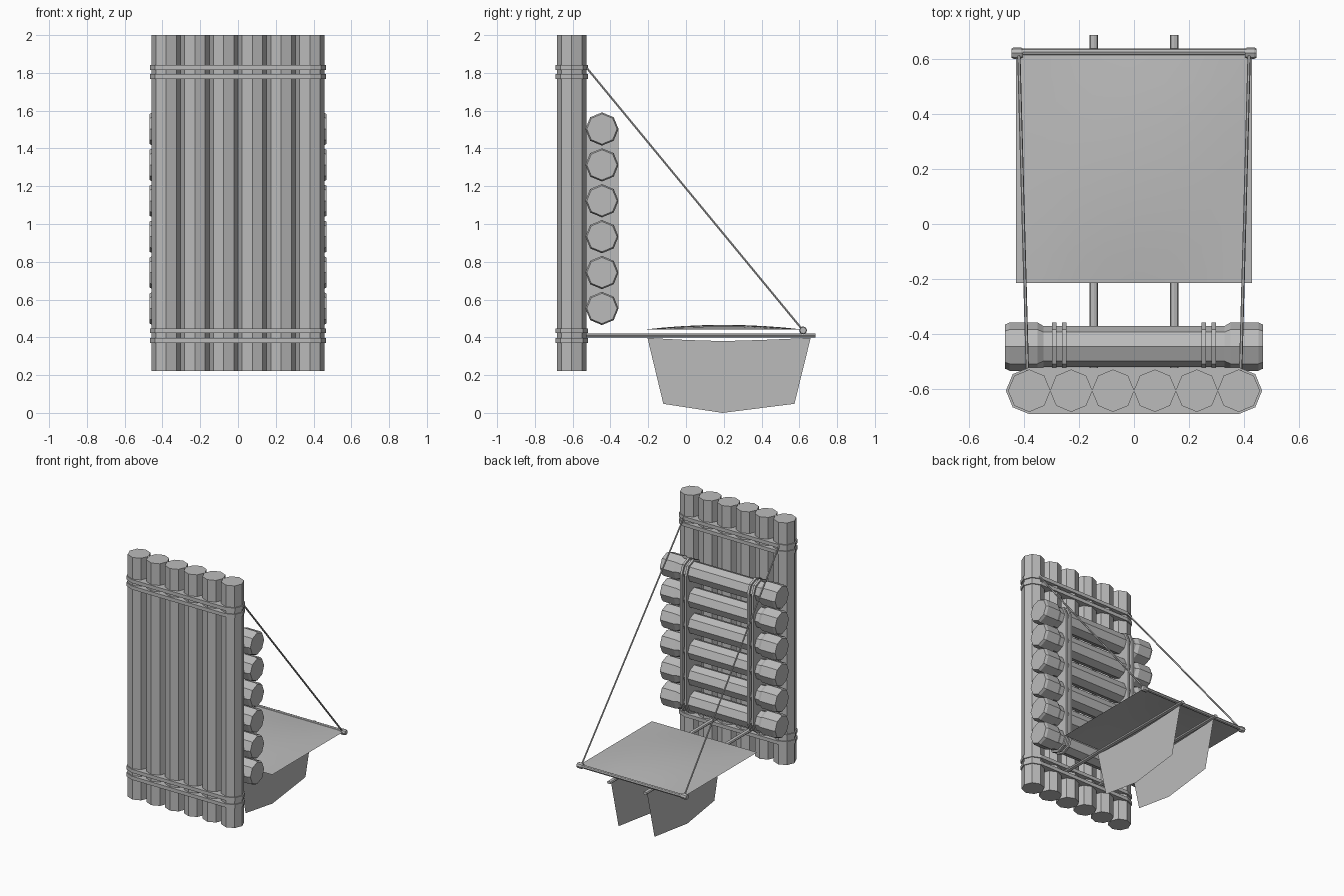
import bpy, bmesh
from math import sin, cos, pi, radians
from mathutils import Vector

if "Cube" in bpy.data.objects:
    bpy.data.objects.remove(bpy.data.objects["Cube"], do_unlink=True)

grey = bpy.data.materials.new("plain_grey")
grey.use_nodes = True
COLOUR = (0.5, 0.5, 0.5, 1)
grey.diffuse_color = COLOUR
grey.node_tree.nodes["Principled BSDF"].inputs["Base Color"].default_value = COLOUR


def finish(name, bm):
    mesh = bpy.data.meshes.new(name)
    bm.to_mesh(mesh)
    bm.free()
    mesh.materials.append(grey)
    obj = bpy.data.objects.new(name, mesh)
    bpy.context.collection.objects.link(obj)
    return obj


def loft(name, rings):
    """Skin a list of matching point rings and cap both ends."""
    bm = bmesh.new()
    loops = [[bm.verts.new(p) for p in ring] for ring in rings]
    n = len(loops[0])
    for a, b in zip(loops, loops[1:]):
        for i in range(n):
            j = (i + 1) % n
            bm.faces.new((a[i], a[j], b[j], b[i]))
    bm.faces.new(loops[0][::-1])
    bm.faces.new(loops[-1])
    bmesh.ops.recalc_face_normals(bm, faces=bm.faces)
    return finish(name, bm)


def bar(name, start, end, stations, sides=8, flat=1.0):
    """Round bar from start to end; stations are (fraction, radius)."""
    start, end = Vector(start), Vector(end)
    axis = (end - start).normalized()
    u = Vector((1, 0, 0)) if abs(axis.x) < 0.9 else Vector((0, 1, 0))
    v = axis.cross(u).normalized()
    u = v.cross(axis)
    rings = []
    for t, r in stations:
        c = start.lerp(end, t)
        angles = [2 * pi * i / sides for i in range(sides)]
        rings.append([c + u * r * cos(a) + v * r * flat * sin(a) for a in angles])
    return loft(name, rings)


def rounded_strip(half, r):
    """Outline wrapping a row of octagonal logs, as (along, across) pairs."""
    right = [(half + r * cos(radians(a)), r * sin(radians(a))) for a in range(-90, 91, 45)]
    return right + [(-x, -y) for x, y in right]


# Upright logs of the wall
WALL_Y = -0.605
for i in range(6):
    x = (i - 2.5) * 0.152
    bar(f"upright_log_{i + 1}", (x, WALL_Y, 0.222), (x, WALL_Y, 2), [(0, 0.077), (1, 0.077)])

# Lashings around the wall
for i, z in enumerate((0.384, 0.435, 1.781, 1.828)):
    outline = rounded_strip(0.38, 0.085)
    loft(f"wall_lashing_{i + 1}",
         [[(x, WALL_Y + y, z + dz) for x, y in outline] for dz in (-0.013, 0.013)])

# Cross logs with thick bevelled ends
LOG_Y = -0.445
half_profile = [(0, 0.08), (0.018, 0.088), (0.125, 0.088), (0.15, 0.074)]
profile = half_profile + [(1 - t, r) for t, r in reversed(half_profile)]
for i in range(6):
    z = 0.553 + i * 0.19
    bar(f"cross_log_{i + 1}", (-0.468, LOG_Y, z), (0.468, LOG_Y, z), profile)

# Lashings around the stack of cross logs
for side, label in ((-1, "right"), (1, "left")):
    for i, x in enumerate((0.253, 0.29)):
        outline = rounded_strip(0.475, 0.088)
        loft(f"cross_lashing_{label}_{i + 1}",
             [[(side * x + dx, LOG_Y + a, 1.028 + s) for s, a in outline]
              for dx in (-0.008, 0.008)])

# Support poles, hanging cloths, stay ropes and knots
cloth = [(-0.204, 0.397), (-0.12, 0.048), (0.193, 0), (0.574, 0.048), (0.66, 0.397),
         (0.4, 0.386), (0.193, 0.38), (0, 0.386)]
for side, label in ((-1, "right"), (1, "left")):
    x = side * 0.146
    bar(f"support_pole_{label}", (x, -0.56, 0.41), (x, 0.685, 0.41),
        [(0, 0.016), (1, 0.016)], flat=0.7)
    bm = bmesh.new()
    bm.faces.new([bm.verts.new((x, y, z)) for y, z in cloth])
    finish(f"hanging_cloth_{label}", bm)
    bar(f"stay_rope_{label}", (side * 0.418, 0.617, 0.44), (side * 0.387, -0.535, 1.838),
        [(0, 0.006), (1, 0.006)], sides=6)
    bar(f"rope_knot_{label}", (side * 0.402, 0.62, 0.437), (side * 0.445, 0.62, 0.437),
        [(0, 0.017), (0.2, 0.021), (0.8, 0.021), (1, 0.017)])

# Spreader rod at the outer edge of the awning
bar("spreader_rod", (-0.44, 0.624, 0.437), (0.44, 0.624, 0.437), [(0, 0.013), (1, 0.013)])

# Gently bulging awning sheet
bm = bmesh.new()
bmesh.ops.create_grid(bm, x_segments=8, y_segments=8, size=1)
for v in bm.verts:
    a, b = v.co.x, v.co.y
    v.co = (a * 0.428, 0.2 + b * 0.415, 0.442 + 0.024 * (1 - a * a) * (1 - b * b))
awning = finish("awning_sheet", bm)
for face in awning.data.polygons:
    face.use_smooth = True
